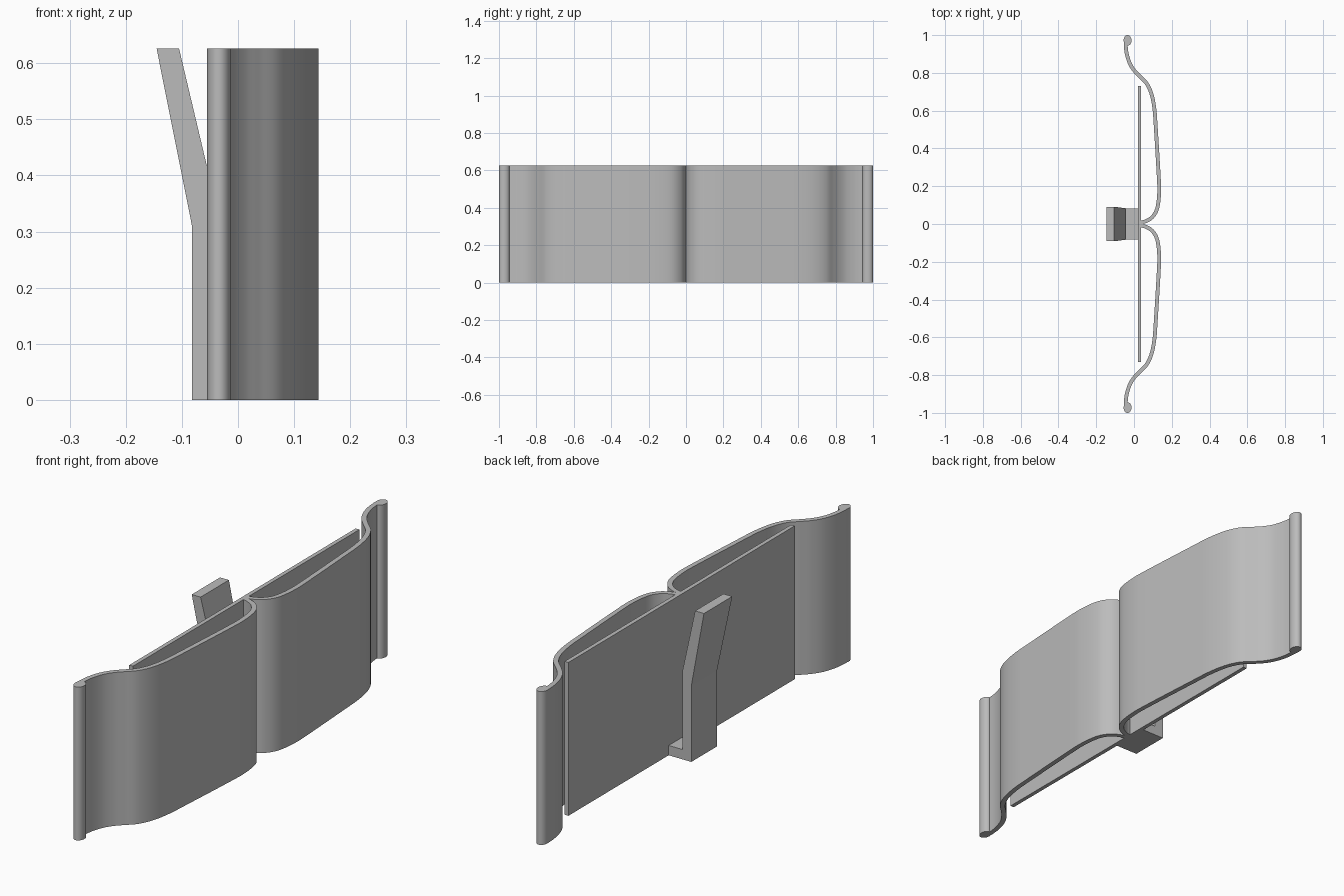
import bpy
import bmesh
import math
from mathutils import Vector

cube = bpy.data.objects.get("Cube")
if cube:
    bpy.data.objects.remove(cube, do_unlink=True)

HEIGHT = 0.626
grey = bpy.data.materials.new("plain grey")
grey.use_nodes = True
grey.diffuse_color = (0.5, 0.5, 0.5, 1)
grey.node_tree.nodes["Principled BSDF"].inputs["Base Color"].default_value = (0.5, 0.5, 0.5, 1)


def prism(name, outline, offset, smooth=False):
    """Extrude a closed 3D outline along an offset vector."""
    bm = bmesh.new()
    face = bm.faces.new([bm.verts.new(p) for p in outline])
    extruded = bmesh.ops.extrude_face_region(bm, geom=[face])["geom"]
    verts = [g for g in extruded if isinstance(g, bmesh.types.BMVert)]
    bmesh.ops.translate(bm, verts=verts, vec=offset)
    bmesh.ops.recalc_face_normals(bm, faces=bm.faces)
    mesh = bpy.data.meshes.new(name)
    bm.to_mesh(mesh)
    bm.free()
    mesh.materials.append(grey)
    obj = bpy.data.objects.new(name, mesh)
    bpy.context.collection.objects.link(obj)
    if smooth:
        bpy.ops.object.select_all(action="DESELECT")
        obj.select_set(True)
        bpy.context.view_layer.objects.active = obj
        bpy.ops.object.shade_smooth_by_angle(angle=math.radians(35))
    return obj


def spline(points, steps=8):
    """Smooth path through all the points."""
    p = [Vector(q) for q in points]
    p = [2 * p[0] - p[1]] + p + [2 * p[-1] - p[-2]]
    path = []
    for a, b, c, d in zip(p, p[1:], p[2:], p[3:]):
        for i in range(steps):
            t = i / steps
            path.append(0.5 * (2 * b + (c - a) * t + (2 * a - 5 * b + 4 * c - d) * t ** 2
                               + (3 * b - a - 3 * c + d) * t ** 3))
    return path + [p[-2]]


def ribbon(path, thickness):
    """Closed outline of a path with constant thickness."""
    sides = ([], [])
    for i, p in enumerate(path):
        d = (path[min(i + 1, len(path) - 1)] - path[max(i - 1, 0)]).normalized()
        n = Vector((-d.y, d.x)) * thickness / 2
        sides[0].append(p + n)
        sides[1].append(p - n)
    return sides[0] + sides[1][::-1]


# Curved front bands with rolled ends, one on each side
band = spline([(0.03, 0.007), (0.06, 0.014), (0.095, 0.035), (0.122, 0.08),
               (0.133, 0.16), (0.131, 0.25), (0.116, 0.5), (0.108, 0.61),
               (0.092, 0.69), (0.066, 0.745), (0.03, 0.782), (0.002, 0.812),
               (-0.022, 0.85), (-0.038, 0.9), (-0.044, 0.95), (-0.043, 0.975)])
roll = [Vector((-0.034 + 0.021 * math.cos(a), 0.972 + 0.028 * math.sin(a)))
        for a in (math.tau * i / 32 for i in range(32))]
for side, s in (("back", 1), ("front", -1)):
    for part, outline in (("band", ribbon(band, 0.02)), ("rolled_end", roll)):
        prism(f"{side}_{part}", [(p.x, s * p.y, 0) for p in outline], (0, 0, HEIGHT), True)

# Flat backing plate
prism("backing_plate", [(0.02, -0.73, 0), (0.037, -0.73, 0), (0.037, 0.73, 0), (0.02, 0.73, 0)],
      (0, 0, HEIGHT))

# Hooked clip: ledge, upright and flared tongue
clip = prism("clip", [(x, -0.083, z) for x, z in (
    (0.022, 0), (-0.082, 0), (-0.082, 0.31), (-0.145, HEIGHT),
    (-0.105, HEIGHT), (-0.042, 0.36), (-0.042, 0.04), (0.022, 0.04))], (0, 0.166, 0))
for v in clip.data.vertices:
    if v.co.z > 0.5:
        v.co.y *= 1.1
